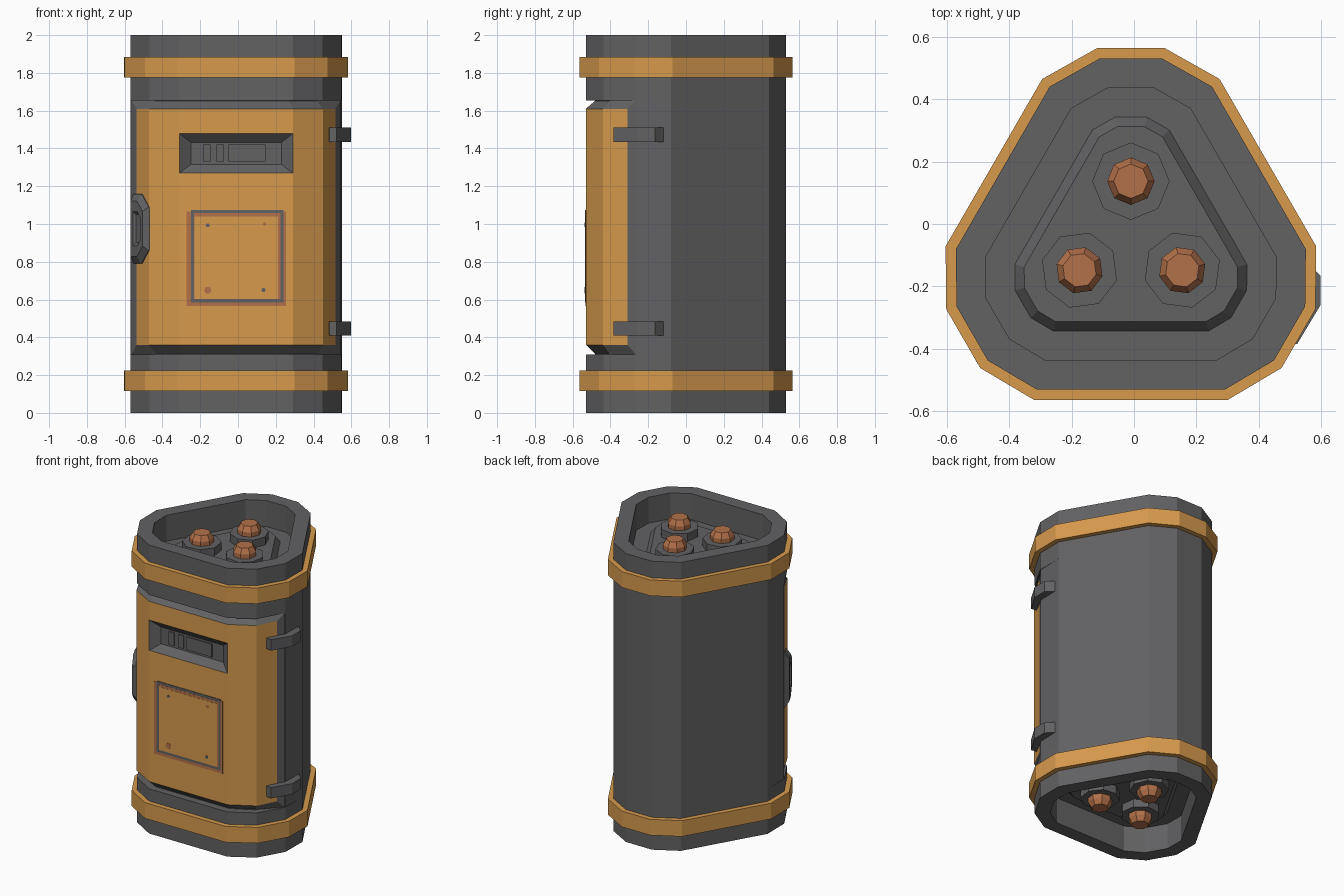
import bpy, bmesh, math
from mathutils import Vector

if "Cube" in bpy.data.objects:
    bpy.data.objects.remove(bpy.data.objects["Cube"])

CX, CY = -0.01, -0.057      # axis of the rounded-triangle body


def material(name, rgb):
    m = bpy.data.materials.new(name)
    m.diffuse_color = (*rgb, 1)
    m.use_nodes = True
    m.node_tree.nodes["Principled BSDF"].inputs["Base Color"].default_value = m.diffuse_color
    return m


GREY = material("dark grey metal", (0.122, 0.122, 0.127))
ORANGE = material("orange paint", (0.68, 0.325, 0.075))
COPPER = material("copper rust", (0.45, 0.165, 0.068))


def make(name, faces, mats, rule=None):
    """Object from a list of coordinate loops; rule(face) picks the material slot."""
    bm = bmesh.new()
    for f in faces:
        bm.faces.new([bm.verts.new(p) for p in f])
    bmesh.ops.remove_doubles(bm, verts=bm.verts, dist=0.0005)
    bmesh.ops.recalc_face_normals(bm, faces=bm.faces)
    if rule:
        for f in bm.faces:
            f.material_index = rule(f)
    me = bpy.data.meshes.new(name)
    bm.to_mesh(me)
    bm.free()
    for m in mats:
        me.materials.append(m)
    ob = bpy.data.objects.new(name, me)
    bpy.context.collection.objects.link(ob)
    return ob


def loft(name, loops, mat, cyclic=False):
    """Skin successive loops of points; cap both ends unless cyclic."""
    n = len(loops[0])
    pairs = list(zip(loops, loops[1:])) + ([(loops[-1], loops[0])] if cyclic else [])
    faces = [[a[i], a[(i + 1) % n], b[(i + 1) % n], b[i]] for a, b in pairs for i in range(n)]
    if not cyclic:
        faces += [loops[0], loops[-1]]
    return make(name, faces, [mat])


def offset(poly, d):
    """Inset a counter-clockwise polygon by d."""
    out = []
    n = len(poly)
    for i in range(n):
        p, q, r = (Vector(poly[(i + k) % n]) for k in (-1, 0, 1))
        e1, e2 = (q - p).normalized(), (r - q).normalized()
        n1, n2 = Vector((-e1.y, e1.x)), Vector((-e2.y, e2.x))
        out.append(tuple(q + (n1 + n2) * (d / (1 + n1.dot(n2)))))
    return out


def at(poly, z):
    return [(p[0], p[1], z) for p in poly]


# Body outline: one clipped corner repeated three times
outline = []
for k in range(3):
    a = math.radians(120 * k)
    for x, y in ((0.26, 0.497), (0.1, 0.587), (-0.1, 0.587), (-0.26, 0.497)):
        outline.append((CX + x * math.cos(a) - y * math.sin(a),
                        CY + x * math.sin(a) + y * math.cos(a)))


def box(name, x0, x1, y0, y1, z0, z1, mat):
    return loft(name, [at([(x0, y0), (x1, y0), (x1, y1), (x0, y1)], z) for z in (z0, z1)], mat)


# End caps, bands and terminals, same at top and bottom
for end in ("top", "bottom"):
    def Z(z):
        return z if end == "top" else 2 - z

    steps = [(0, 1.655), (0, 2), (0.095, 2), (0.095, 1.82), (0.188, 1.82), (0.218, 1.86)]
    z_low = 1.655 if end == "top" else 1.69
    steps[0] = (0, z_low)
    loft(end + "_end_cap", [at(offset(outline, d), Z(z)) for d, z in steps], GREY)
    band = [(-0.033, 1.775), (-0.033, 1.885), (0.02, 1.885), (0.02, 1.775)]
    loft(end + "_band", [at(offset(outline, d), Z(z)) for d, z in band], ORANGE, True)
    for k in range(3):
        ang = math.radians(90 + 120 * k)
        x, y = CX + 0.19 * math.cos(ang), -0.053 + 0.19 * math.sin(ang)

        def octagon(r, z):
            return [(x + r * math.cos(ang + i * math.pi / 4),
                     y + r * math.sin(ang + i * math.pi / 4), Z(z)) for i in range(8)]
        loft(f"{end}_terminal_pad_{k}", [octagon(0.124, 1.85), octagon(0.124, 1.915)], GREY)
        loft(f"{end}_terminal_{k}", [octagon(0.076, 1.91), octagon(0.076, 1.945),
                                     octagon(0.055, 1.98)], COPPER)

# Middle body with the front stepped back behind the door
back = [p for p in outline if p[1] > -0.2]
right = [p for p in back if p[0] > 0 and p[1] < 0]
S = [(0.555, -0.265), (0.503, -0.265), (0.428, -0.405), (0.28, -0.482)]
half = [(CX + x, y) for x, y in S]
mirrored = [(CX - x, y) for x, y in S]
back.sort(key=lambda p: math.atan2(p[1] - CY, p[0] - CX) % (2 * math.pi)
          if p[1] > CY else (0 if p[0] > 0 else 4) - 0.1)
middle = back + mirrored + half[::-1]
loft("middle_body", [at(middle, z) for z in (0.31, 1.655)], GREY)

# Door: orange skin, grey chamfered edge and grey sloped display pocket
A = [(0.527, -0.31), (0.46, -0.44), (0.30, -0.53)]
B = [(0.553, -0.265), (0.425, -0.40), (0.28, -0.478)]
A = [(CX - x, y) for x, y in A] + [(CX + x, y) for x, y in A[::-1]]
B = [(CX - x, y) for x, y in B] + [(CX + x, y) for x, y in B[::-1]]
zs = [0.36, 1.27, 1.48, 1.61]
zb, zt = 0.31, 1.655
faces = []
for i in range(5):
    a, b, c, d = A[i], A[i + 1], B[i], B[i + 1]
    for j in range(3):
        if (i, j) != (2, 1):
            faces.append([(*a, zs[j]), (*b, zs[j]), (*b, zs[j + 1]), (*a, zs[j + 1])])
    faces.append([(*a, zs[-1]), (*b, zs[-1]), (*d, zt), (*c, zt)])
    faces.append([(*a, zs[0]), (*b, zs[0]), (*d, zb), (*c, zb)])
    faces.append([(*c, zb), (*d, zb), (*d, zt), (*c, zt)])
for e in (0, 5):
    faces.append([(*A[e], z) for z in zs] + [(*B[e], zt), (*B[e], zb)])
pocket = [(-0.31, -0.53, 1.27), (0.29, -0.53, 1.27), (0.29, -0.53, 1.48), (-0.31, -0.53, 1.48)]
floor = [(-0.25, -0.487, 1.315), (0.23, -0.487, 1.315), (0.23, -0.487, 1.432), (-0.25, -0.487, 1.432)]
faces += [[pocket[i], pocket[(i + 1) % 4], floor[(i + 1) % 4], floor[i]] for i in range(4)]
faces.append(floor)


def on_skin(f):
    c = f.calc_center_median()
    in_pocket = abs(c.x - CX) < 0.3 and 1.27 < c.z < 1.48 and c.y > -0.529
    side = f.normal.y < -0.3 or abs(f.normal.x) > 0.5
    flat = abs(f.normal.z) < 0.01 and side and not in_pocket
    outer = all(v.co.y < -0.3 and 0.359 < v.co.z < 1.611 for v in f.verts)
    return 0 if flat and outer else 1


make("door", faces, [ORANGE, GREY], on_skin)

# Display keys
for i, (x0, x1) in enumerate(((-0.185, -0.145), (-0.115, -0.073), (-0.05, 0.145))):
    box(f"display_key_{i}", x0, x1, -0.495, -0.484, 1.33, 1.42, GREY)

# Worn access plate, layered as thin plates
Y = -0.53
box("plate_rust_edge", -0.272, 0.255, Y - 0.002, Y + 0.002, 0.565, 1.066, COPPER)
box("plate_frame", -0.25, 0.24, Y - 0.004, Y + 0.002, 0.585, 1.075, GREY)
box("plate_inner_rust", -0.232, 0.225, Y - 0.005, Y + 0.002, 0.602, 1.058, COPPER)
box("plate_face", -0.23, 0.213, Y - 0.006, Y + 0.002, 0.603, 1.04, ORANGE)
for i, (x, z, r, m) in enumerate(((-0.16, 0.65, 0.02, COPPER), (0.135, 0.65, 0.012, GREY),
                                  (0.14, 1.0, 0.009, COPPER), (-0.16, 0.993, 0.011, GREY))):
    loft(f"plate_bolt_{i}", [[(x + r * math.cos(t * math.pi / 3), y, z + r * math.sin(t * math.pi / 3))
                              for t in range(6)] for y in (Y, Y - 0.008)], m)

# Hinges on the right side
hinge = [(0.50, -0.115), (0.545, -0.115), (0.597, -0.165), (0.597, -0.26),
         (0.522, -0.385), (0.485, -0.378), (0.46, -0.35)]
for name, z in (("lower_hinge", 0.41), ("upper_hinge", 1.435)):
    loft(name, [at(hinge, z), at(hinge, z + 0.075)], GREY)

# Latch handle on the left front facet: tapered block with a sunken grip
N, U = Vector((-0.885, -0.467, 0)), Vector((0.467, -0.885, 0))
shape = [(0.17, 0.86), (0.17, 1.09), (0.09, 1.16), (0.0, 1.16), (0.0, 0.79), (0.09, 0.79)]


def latch(s, depth):
    return [tuple(N * depth + U * (0.085 + (t - 0.085) * s) + Vector((0, 0, 0.975 + (z - 0.975) * s)))
            for t, z in shape]


loft("latch_handle", [latch(1, 0.59), latch(1, 0.625), latch(0.8, 0.652),
                      latch(0.5, 0.652), latch(0.4, 0.638)], GREY)
